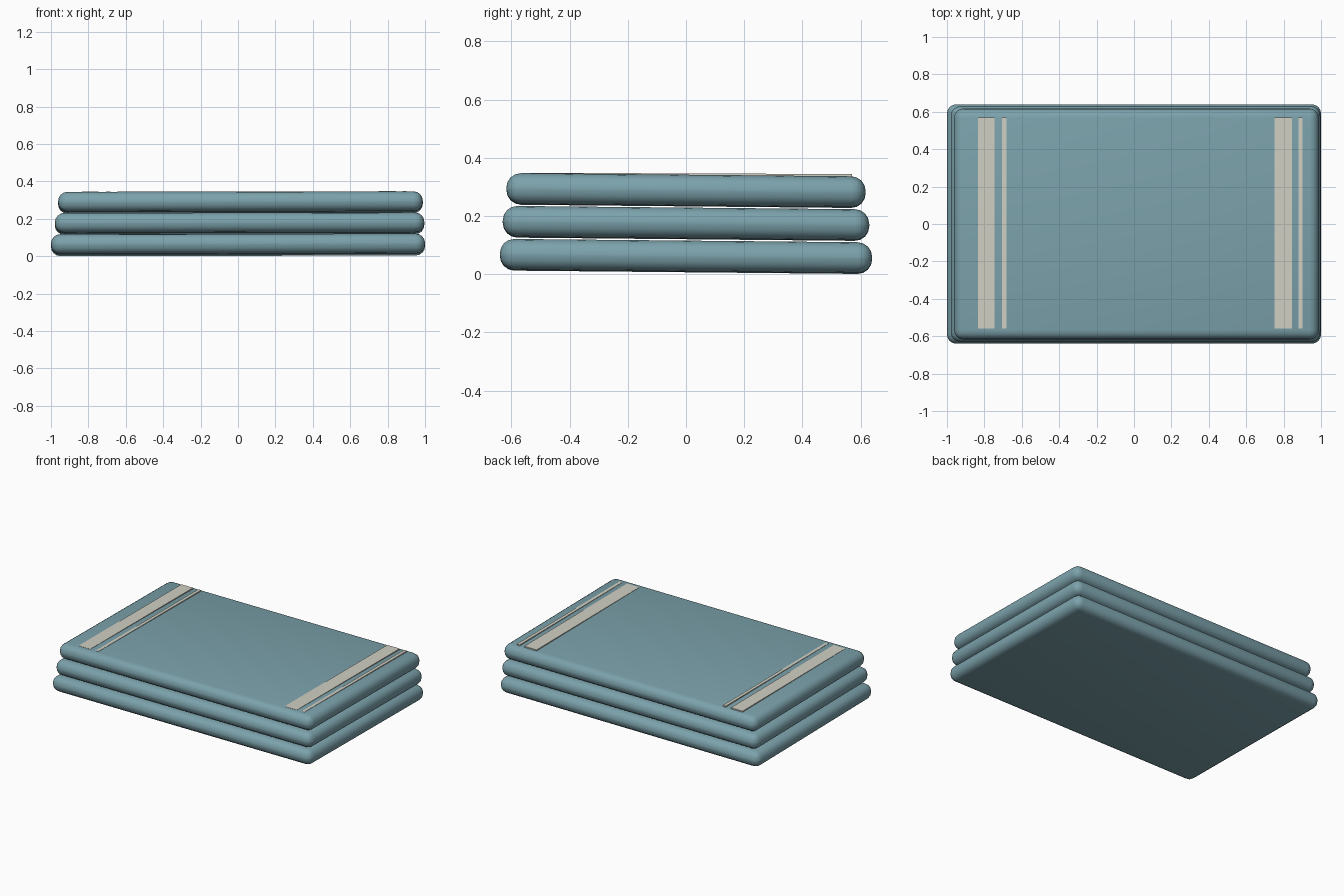
import bpy, bmesh, math
from mathutils import Matrix, Vector

if "Cube" in bpy.data.objects:
    bpy.data.objects.remove(bpy.data.objects["Cube"])

def material(name, col):
    m = bpy.data.materials.new(name)
    m.diffuse_color = (*col, 1)
    m.use_nodes = True
    m.node_tree.nodes["Principled BSDF"].inputs["Base Color"].default_value = m.diffuse_color
    return m

TEAL = material("soft_teal", (0.20, 0.36, 0.41))
CREAM = material("cream_band", (0.64, 0.63, 0.55))
TILT_Y = -0.0095   # slope of the stack towards the back (dz/dy)
TILT_X = 0.0015    # slight rise to the right (dz/dx)

def box(name, size, centre, mat, bevel=0, slope_x=TILT_X, slope_y=TILT_Y):
    bm = bmesh.new()
    bmesh.ops.create_cube(bm, size=1)
    bmesh.ops.scale(bm, vec=size, verts=bm.verts)
    if bevel:
        bmesh.ops.bevel(bm, geom=bm.edges[:], offset=bevel, segments=4,
                        profile=0.5, affect='EDGES', clamp_overlap=True)
    for v in bm.verts:
        x, y = v.co.x + centre[0], v.co.y + centre[1]
        v.co = Vector((x, y, v.co.z + centre[2] + slope_x * x + slope_y * y))
    me = bpy.data.meshes.new(name)
    bm.to_mesh(me)
    bm.free()
    me.materials.append(mat)
    ob = bpy.data.objects.new(name, me)
    bpy.context.collection.objects.link(ob)
    if bevel:
        bpy.context.view_layer.objects.active = ob
        ob.select_set(True)
        bpy.ops.object.shade_smooth_by_angle(angle=math.radians(40))
        ob.select_set(False)
    return ob

# three folded towels, each slightly smaller than the one below
THICK = 0.106
towels = [("bottom_towel", 2.0, 1.28, 0.0, 0.061),
          ("middle_towel", 1.975, 1.26, 0.0085, 0.1745),
          ("top_towel", 1.95, 1.235, 0.013, 0.2875)]
for name, w, d, x, z in towels:
    box(name, (w, d, THICK), (x, 0, z), TEAL, bevel=0.05)

# woven bands on top: flatter than the towel, so they lift slightly at the back
BAND_H = 0.009
top_z = 0.2875 + THICK / 2
for name, x0, x1 in [("wide_band_left", -0.835, -0.745), ("thin_band_left", -0.705, -0.683),
                     ("wide_band_right", 0.75, 0.845), ("thin_band_right", 0.88, 0.902)]:
    box(name, (x1 - x0, 1.13, BAND_H), ((x0 + x1) / 2, 0.005, top_z + 0.0045 - BAND_H / 2),
        CREAM, slope_y=-0.004)
